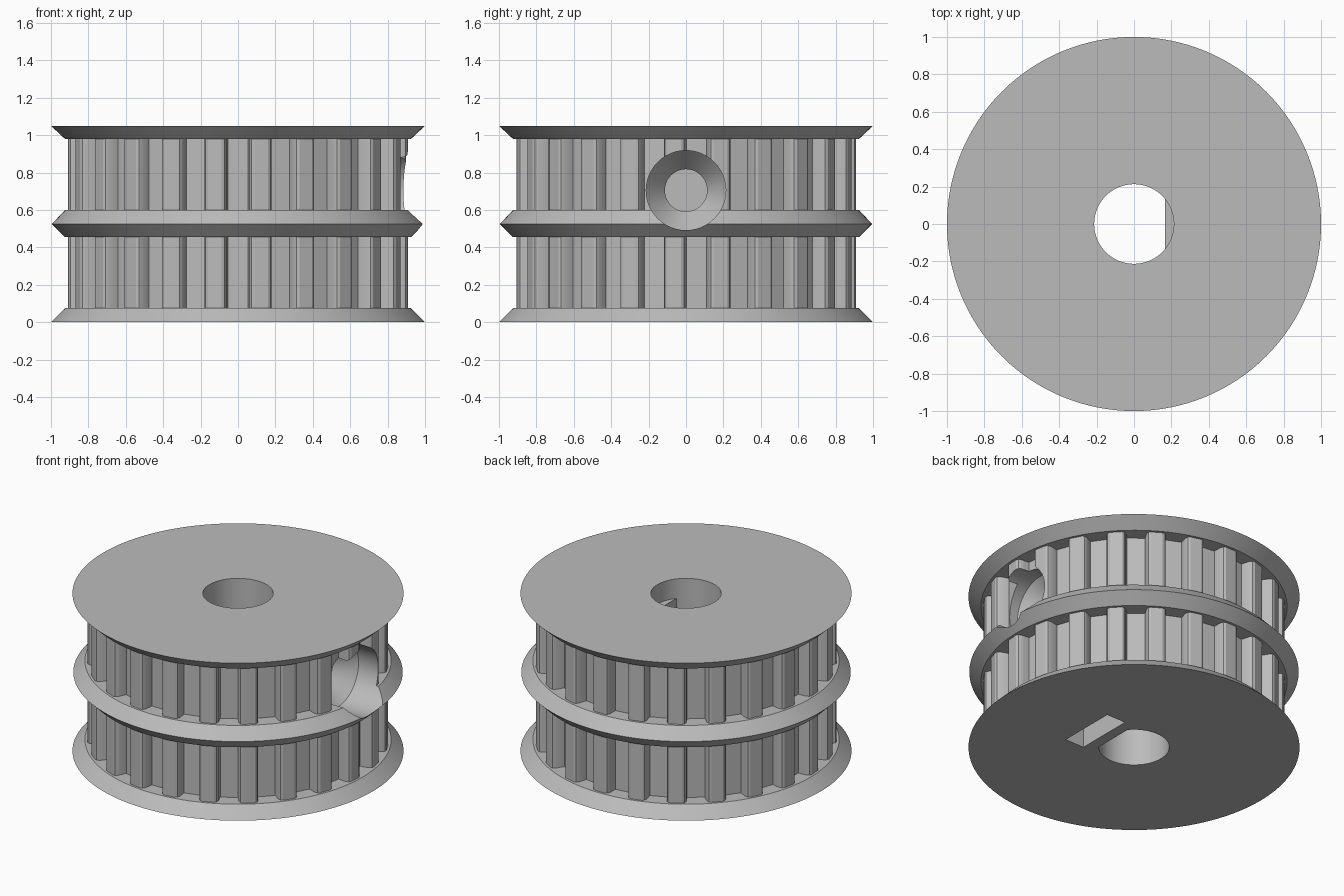
import bpy, bmesh, math
from mathutils import Matrix

cube = bpy.data.objects.get("Cube")
if cube:
    bpy.data.objects.remove(cube, do_unlink=True)

TEETH = 23
HEIGHT = 1.05
HOLE_Z = 0.705

metal = bpy.data.materials.new("grey_metal")
metal.use_nodes = True
grey = (0.5, 0.5, 0.5, 1)
metal.diffuse_color = grey
metal.node_tree.nodes["Principled BSDF"].inputs["Base Color"].default_value = grey


def finish(name, bm):
    bmesh.ops.recalc_face_normals(bm, faces=bm.faces)
    mesh = bpy.data.meshes.new(name)
    bm.to_mesh(mesh)
    bm.free()
    mesh.materials.append(metal)
    obj = bpy.data.objects.new(name, mesh)
    bpy.context.collection.objects.link(obj)
    return obj


def prism(name, outline, z0, z1):
    """Extrude a closed xy outline from z0 to z1."""
    bm = bmesh.new()
    base = bm.faces.new([bm.verts.new((x, y, z0)) for x, y in outline])
    top = bmesh.ops.extrude_face_region(bm, geom=[base])
    verts = [g for g in top["geom"] if isinstance(g, bmesh.types.BMVert)]
    bmesh.ops.translate(bm, verts=verts, vec=(0, 0, z1 - z0))
    return finish(name, bm)


def lathe(name, profile, steps, matrix=Matrix()):
    """Revolve (radius, z) points about z; the end points are capped flat."""
    bm = bmesh.new()
    rings = []
    for r, z in profile:
        angles = [math.tau * i / steps for i in range(steps)]
        rings.append([bm.verts.new((r * math.cos(a), r * math.sin(a), z)) for a in angles])
    for low, high in zip(rings, rings[1:]):
        for i in range(steps):
            j = (i + 1) % steps
            bm.faces.new((low[i], low[j], high[j], high[i]))
    bm.faces.new(rings[0])
    bm.faces.new(rings[-1])
    bm.transform(matrix)
    return finish(name, bm)


def combine(target, other, operation):
    mod = target.modifiers.new(operation.lower(), "BOOLEAN")
    mod.operation = operation
    mod.solver = "EXACT"
    mod.object = other
    bpy.ops.object.select_all(action="DESELECT")
    bpy.context.view_layer.objects.active = target
    target.select_set(True)
    bpy.ops.object.modifier_apply(modifier=mod.name)
    bpy.data.objects.remove(other, do_unlink=True)


def polar(r, degrees):
    a = math.radians(degrees)
    return r * math.cos(a), r * math.sin(a)


# Drum with three bevelled flanges
pulley = lathe("toothed_pulley", [
    (1, 0), (0.925, 0.075), (0.8, 0.075), (0.8, 0.455), (0.925, 0.455),
    (0.995, 0.525), (0.925, 0.6), (0.8, 0.6), (0.8, 0.98), (0.925, 0.98),
    (1, HEIGHT)], 128)

# Belt teeth with rounded tips; one tooth points to the back
half_tooth = [(0.83, 4.1), (0.885, 3.8), (0.903, 3.2), (0.91, 2.3)]
tooth = [(r, -a) for r, a in half_tooth] + [(r, a) for r, a in reversed(half_tooth)]
outline = []
for i in range(TEETH):
    centre = 90 + i * 360 / TEETH
    outline += [polar(r, centre + a) for r, a in tooth]
combine(pulley, prism("teeth", outline, 0.04, 1.01), "UNION")

# Shaft bore: round at the top, with a flat on the left side below
BORE, FLAT = 0.213, 0.165
chord = math.degrees(math.acos(FLAT / BORE))
d_shape = [polar(BORE, chord + (360 - 2 * chord) * i / 56) for i in range(57)]
combine(pulley, prism("bore_cutter", d_shape, -0.1, 1.0), "DIFFERENCE")
combine(pulley, lathe("bore_top_cutter", [(BORE, 0.92), (BORE, 1.2)], 64), "DIFFERENCE")

# Nut slot open at the bottom
slot = [(0.235, -0.195), (0.375, -0.195), (0.375, 0.195), (0.235, 0.195)]
combine(pulley, prism("slot_cutter", slot, -0.1, 0.9), "DIFFERENCE")

# Countersunk screw hole from the left side into the nut slot
sideways = Matrix.Translation((0, 0, HOLE_Z)) @ Matrix.Rotation(math.pi / 2, 4, "Y")
screw = [(0.113, 0.3), (0.113, 0.62), (0.213, 0.74), (0.213, 1.2)]
combine(pulley, lathe("screw_cutter", screw, 48, sideways), "DIFFERENCE")

bpy.ops.object.shade_smooth_by_angle(angle=math.radians(28))
